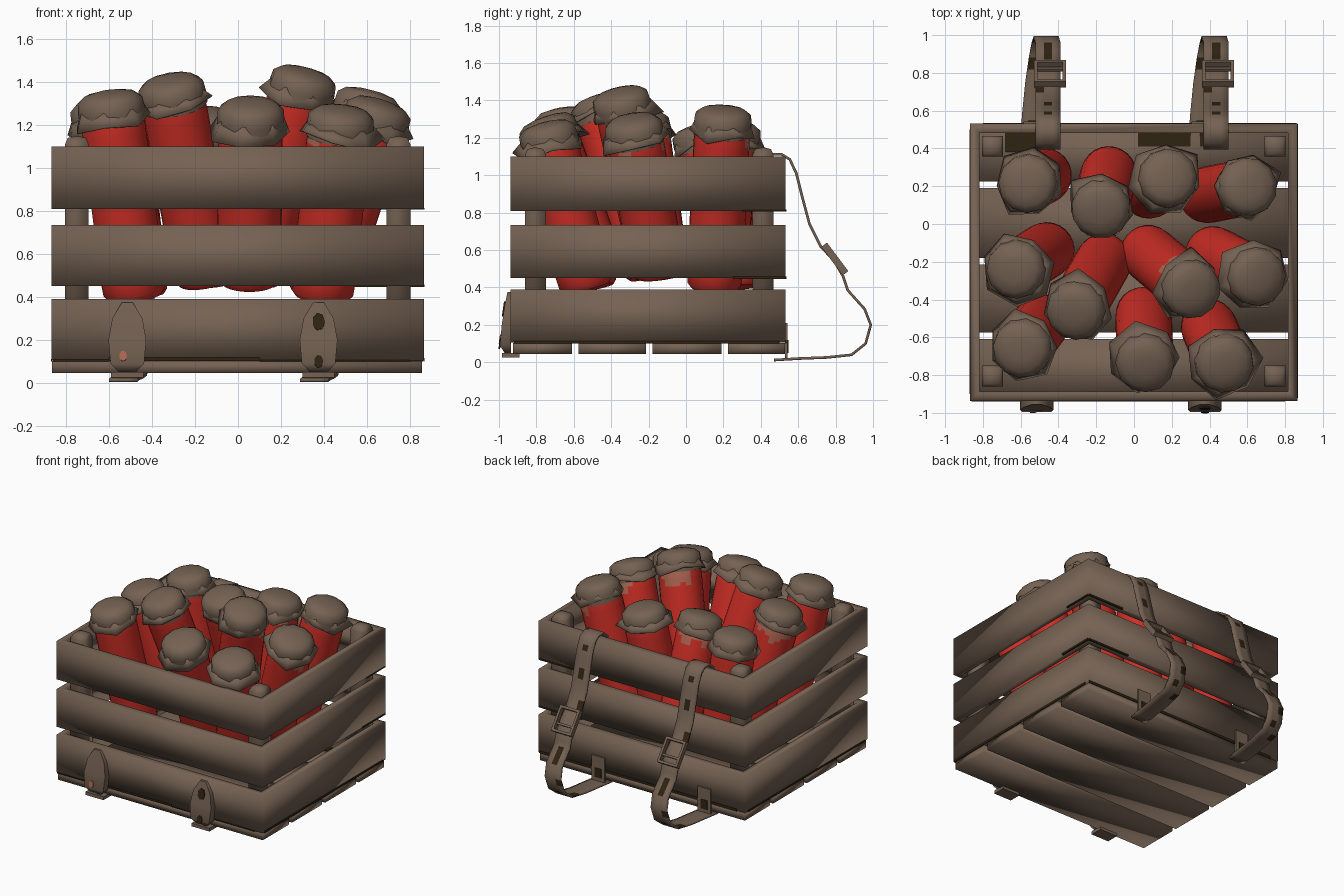
import bpy, bmesh, math, random
from mathutils import Vector, Matrix

if "Cube" in bpy.data.objects:
    bpy.data.objects.remove(bpy.data.objects["Cube"])
random.seed(4)

def mat(name, c):
    m = bpy.data.materials.new(name)
    m.diffuse_color = (*c, 1)
    m.use_nodes = True
    m.node_tree.nodes["Principled BSDF"].inputs["Base Color"].default_value = m.diffuse_color
    return m
BROWN = mat("weathered brown", (0.178, 0.122, 0.086))
RED = mat("bright red", (0.62, 0.028, 0.019))
DARK = mat("dark stain", (0.028, 0.017, 0.006))
PALE = mat("faded salmon", (0.45, 0.14, 0.09))

def finish(name, bm, mats, smooth=None):
    bmesh.ops.recalc_face_normals(bm, faces=bm.faces)
    me = bpy.data.meshes.new(name)
    bm.to_mesh(me)
    bm.free()
    ob = bpy.data.objects.new(name, me)
    bpy.context.collection.objects.link(ob)
    for m in mats:
        me.materials.append(m)
    if smooth:
        bpy.ops.object.select_all(action='DESELECT')
        ob.select_set(True)
        bpy.context.view_layer.objects.active = ob
        bpy.ops.object.shade_smooth_by_angle(angle=math.radians(smooth))
    return ob

def add_box(bm, x0, x1, y0, y1, z0, z1, M=Matrix()):
    T = Matrix.Translation(((x0+x1)/2, (y0+y1)/2, (z0+z1)/2)) @ Matrix.Diagonal((x1-x0, y1-y0, z1-z0, 1))
    return bmesh.ops.create_cube(bm, size=1, matrix=M @ T)['verts']

def box(name, *b, m=BROWN, smooth=None):
    bm = bmesh.new()
    add_box(bm, *b)
    return finish(name, bm, [m], smooth)

def lathe(bm, rings, n, M, jitter=None):
    """Rings of (radius, height); radius 0 closes to a point."""
    loops = []
    for k, (r, z) in enumerate(rings):
        if r == 0:
            loops.append([bm.verts.new(M @ Vector((0, 0, z)))])
            continue
        row = []
        for i in range(n):
            a = 2 * math.pi * i / n
            dr, dz = jitter(k) if jitter else (0, 0)
            row.append(bm.verts.new(M @ Vector(((r+dr)*math.cos(a), (r+dr)*math.sin(a), z+dz))))
        loops.append(row)
    bands = []
    for a, b in zip(loops, loops[1:]):
        band = []
        for i in range(n):
            j = (i + 1) % n
            vs = [a[i % len(a)], a[j % len(a)], b[j % len(b)], b[i % len(b)]]
            band.append(bm.faces.new(list(dict.fromkeys(vs))))
        bands.append(band)
    return bands

# crate walls: three mitred board rings, softly shaded
X0, X1, Y0, Y1, W = -0.868, 0.865, -0.937, 0.533, 0.05
for name, z0, z1 in (("lower", .105, .39), ("middle", .45, .735), ("upper", .81, 1.1)):
    bm = bmesh.new()
    rects = []
    for d, z in ((0, z0), (0, z1), (W, z1), (W, z0)):
        rects.append([bm.verts.new(p) for p in ((X0+d, Y0+d, z), (X1-d, Y0+d, z), (X1-d, Y1-d, z), (X0+d, Y1-d, z))])
    for k in range(4):
        a, b = rects[k], rects[(k+1) % 4]
        for i in range(4):
            j = (i+1) % 4
            bm.faces.new((a[i], a[j], b[j], b[i]))
    finish(name + "_wall_boards", bm, [BROWN], 180)

# floor planks
for i, (a, b) in enumerate(((-.925, -.61), (-.575, -.215), (-.18, .19), (.225, .53))):
    box(f"floor_plank_{i+1}", X0+.003, X1-.008, a, b, .045, .102, smooth=180)

# corner posts with pointed tops
for i, x in enumerate((-.75, .747)):
    for j, y in enumerate((-.805, .412)):
        bm = bmesh.new()
        lathe(bm, [(0, .1), (.078, .1), (.078, 1.11), (.06, 1.14), (0, 1.15)], 4,
              Matrix.Translation((x, y, 0)) @ Matrix.Rotation(math.pi/4, 4, 'Z'))
        finish(f"corner_post_{i*2+j+1}", bm, [BROWN], 180)

# dark stains along the board edges
for i, b in enumerate(((-.6, .1, Y0-.003, Y0+.002, .103, .118), (-.86, -.6, Y0-.003, Y0+.002, .1, .108),
                       (.1, .8, Y0-.003, Y0+.002, .1, .106), (X1-.002, X1+.003, -.92, .5, .1, .115),
                       (X0-.003, X0+.002, -.9, .5, .1, .112), (-.8, .86, Y1-.002, Y1+.003, .1, .118),
                       (-.68, -.5, .38, .482, .1, .106), (.02, .3, .41, .482, .1, .106),
                       (.35, .46, .41, .482, .1, .106),
                       (.55, .86, Y1-.012, Y1+.003, .806, .818), (.5, .86, Y1-.012, Y1+.003, .446, .458),
                       (X1-.012, X1+.003, .3, .53, .806, .814), (X1-.012, X1+.003, .25, .53, .446, .458))):
    box(f"stain_{i+1}", *b, m=DARK)

# bottles: cap x, y, top z, then bottom x, y, z
BOTTLES = [(-.57, .21, 1.28, -.47, .26, .395), (-.18, .06, 1.27, -.13, .28, .47),
           (.19, .25, 1.29, .07, .17, .47), (.62, .2, 1.36, .37, .15, .395),
           (-.64, -.25, 1.33, -.45, -.13, .46), (-.32, -.48, 1.42, -.15, -.18, .47),
           (.32, -.36, 1.455, .06, -.14, .48), (.67, -.29, 1.31, .4, -.15, .47),
           (-.6, -.67, 1.355, -.48, -.51, .395), (.06, -.76, 1.31, .05, -.46, .46),
           (.485, -.755, 1.28, .39, -.53, .395)]
for i, b in enumerate(BOTTLES):
    top, bot = Vector(b[:3]), Vector(b[3:])
    ax = top - bot
    L = ax.length
    M = Matrix.Translation(bot) @ ax.to_track_quat('Z', 'Y').to_matrix().to_4x4()
    bm = bmesh.new()
    bands = lathe(bm, [(0, 0), (.125, .005), (.145, .03), (.15, .1), (.15, L-.27), (.15, L-.245), (.15, L-.22),
                       (.15, L-.195), (.15, L-.17), (.147, L-.14), (.145, L-.09), (0, L-.09)], 24, M)
    depth = 1  # worn streaks running down from the cap
    for c in range(24):
        depth = max(-1, min(5, depth + random.choice((-2, -1, 0, 1, 2)))) if random.random() < .8 else -1
        for d in range(depth):
            bands[9-d][c].material_index = 1
    finish(f"bottle_body_{i+1}", bm, [RED, PALE], 40)
    # domed cap
    bm = bmesh.new()
    lathe(bm, [(.156, L-.145), (.158, L-.09), (.153, L-.04), (.118, L-.012), (.06, L), (0, L+.003)], 12, M)
    finish(f"bottle_cap_{i+1}", bm, [BROWN], 50)
    # ragged cloth skirt under the cap
    bm = bmesh.new()
    def ragged(k):
        return (0, 0) if k == 0 else (random.uniform(-.012, .035), random.uniform(-.03, .035))
    lathe(bm, [(.155, L-.075), (.18, L-.14)], 7, M @ Matrix.Rotation(random.random()*3, 4, 'Z'), ragged)
    ob = finish(f"cloth_skirt_{i+1}", bm, [BROWN], 30)
    ob.modifiers.new("thickness", 'SOLIDIFY').thickness = .006

# shoulder straps: y, z, sideways drift
PATH = [(.40, 1.06, 0), (.46, 1.112, 0), (.51, 1.113, 0), (.555, 1.085, 0), (.59, 1.01, 0), (.62, .89, 0),
        (.66, .74, 0), (.72, .62, 0), (.79, .545, 0), (.84, .46, 0), (.865, .385, 0), (.955, .285, 0),
        (.988, .2, -.01), (.96, .1, -.02), (.885, .04, -.035), (.75, .026, -.055), (.6, .02, -.07), (.47, .012, -.08)]
for side, cx in (("left", -.455), ("right", .435)):
    bm = bmesh.new()
    pts = []
    for p, q in zip(PATH, PATH[1:]):
        pts += [Vector(p).lerp(Vector(q), t/2) for t in range(2)]
    pts.append(Vector(PATH[-1]))
    rows = [[bm.verts.new((cx + p.z + w, p.x, p.y)) for w in (-.066, -.022, .022, .066)] for p in pts]
    for k, (a, b) in enumerate(zip(rows, rows[1:])):
        for c in range(3):
            f = bm.faces.new((a[c], a[c+1], b[c+1], b[c]))
            # scattered dark wear spots
            if (k in (7, 10, 20, 21, 26) and c == 1) or (k in (13, 24, 28) and c == 0):
                f.material_index = 1
    ob = finish(side + "_strap", bm, [BROWN, DARK], 40)
    s = ob.modifiers.new("thickness", 'SOLIDIFY')
    s.thickness, s.offset = .014, 0

    # square buckle frame with a cross bar
    bm = bmesh.new()
    M = Matrix.Translation((cx + .01, .79, .548)) @ Matrix.Rotation(-math.atan2(.8, .6), 4, 'X')
    for e in (-1, 1):
        add_box(bm, e*.075-.009, e*.075+.009, -.095, .095, -.012, .026, M)
        add_box(bm, -.08, .08, e*.086-.009, e*.086+.009, -.012, .026, M)
    add_box(bm, -.075, .075, .025, .04, .003, .02, M)
    finish(side + "_buckle", bm, [BROWN])

    # back anchor flap with dark spot
    bx = cx - .075
    box(side + "_back_flap", bx-.055, bx+.055, .53, .543, .02, .21)
    box(side + "_back_flap_spot", bx-.03, bx+.025, .541, .547, .05, .12, m=DARK)

    # front tongue: pointed plate bulging outwards
    fx = cx - .06
    bm = bmesh.new()
    prof = [(.04, .05, -.97), (.078, .09, -.995), (.088, .2, -.985), (.07, .3, -.97), (.025, .375, -.955)]
    front = [(bm.verts.new((fx-w, y, z)), bm.verts.new((fx+w, y, z))) for w, z, y in prof]
    back = [(bm.verts.new((fx-w, -.936, z)), bm.verts.new((fx+w, -.936, z))) for w, z, y in prof]
    for k in range(4):
        f0, f1, b0, b1 = front[k], front[k+1], back[k], back[k+1]
        bm.faces.new((f0[0], f0[1], f1[1], f1[0]))
        bm.faces.new((b0[1], b0[0], b1[0], b1[1]))
        bm.faces.new((f0[0], f1[0], b1[0], b0[0]))
        bm.faces.new((f0[1], b0[1], b1[1], f1[1]))
    for k in (0, 4):
        bm.faces.new((front[k][0], front[k][1], back[k][1], back[k][0]))
    finish(side + "_front_tongue", bm, [BROWN], 60)
    box(side + "_front_fold", fx-.075, fx+.075, -.985, -.89, .025, .05)

# wear spots on the front tongues
for i, (x, w, z, y, m) in enumerate(((.375, .03, .285, -.974, DARK), (.375, .022, .1, -.994, DARK),
                                     (-.535, .018, .125, -.993, PALE))):
    bm = bmesh.new()
    lathe(bm, [(0, -.004), (w, -.004), (w, .005), (0, .005)], 7,
          Matrix.Translation((x, y, z)) @ Matrix.Rotation(math.radians(82), 4, 'X') @ Matrix.Diagonal((1, 1.4, 1, 1)))
    finish(f"tongue_spot_{i+1}", bm, [m])
